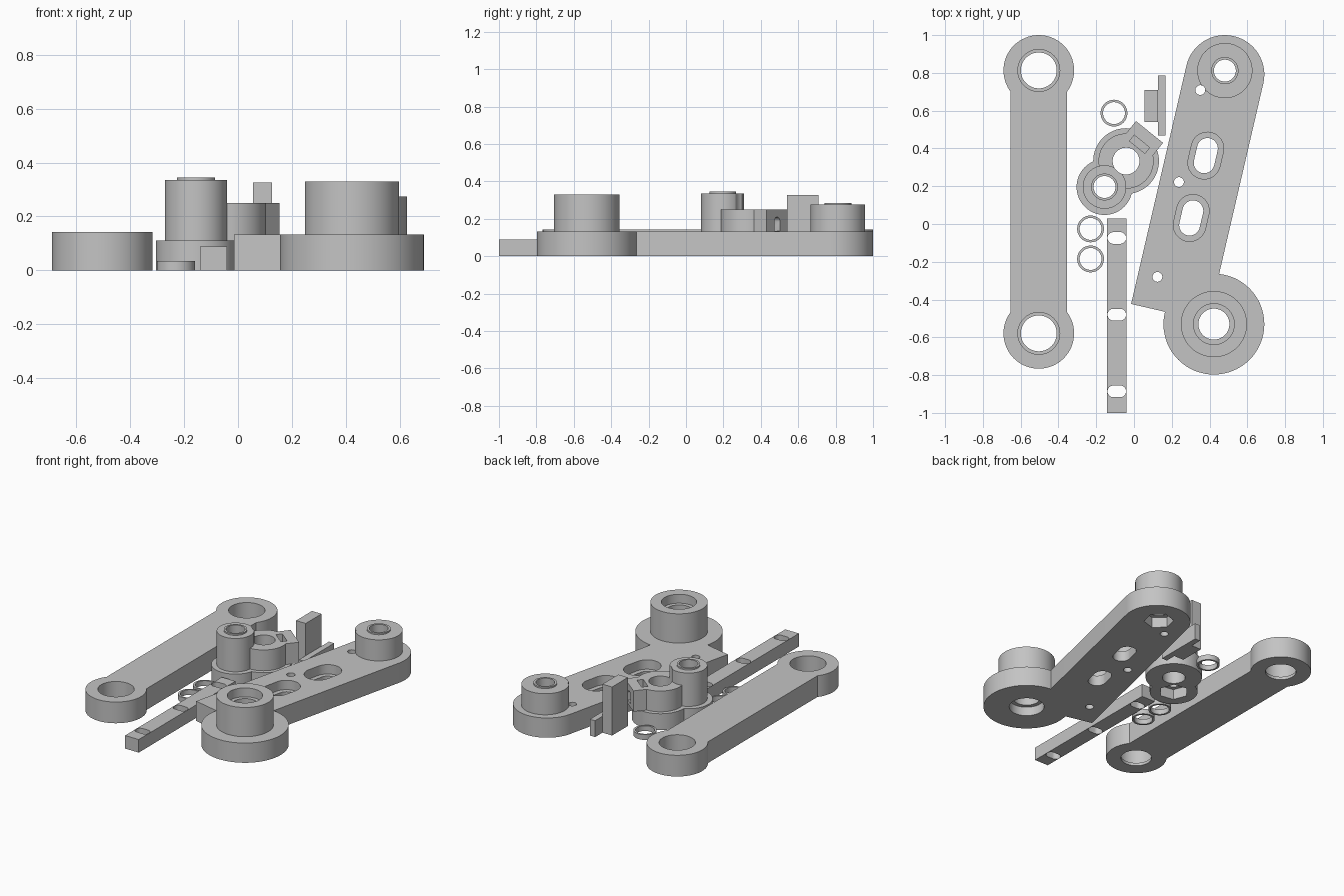
import bpy, math
from math import pi, cos, sin, radians

if "Cube" in bpy.data.objects:
    bpy.data.objects.remove(bpy.data.objects["Cube"])

grey = bpy.data.materials.new("light grey plastic")
grey.diffuse_color = (0.55, 0.55, 0.55, 1)
grey.use_nodes = True
grey.node_tree.nodes["Principled BSDF"].inputs["Base Color"].default_value = grey.diffuse_color


# ---- helpers -------------------------------------------------------------
def prism(points, z0, z1, name="piece"):
    n = len(points)
    verts = [(x, y, z) for z in (z0, z1) for x, y in points]
    faces = [tuple(reversed(range(n))), tuple(range(n, 2 * n))]
    faces += [(i, (i + 1) % n, n + (i + 1) % n, n + i) for i in range(n)]
    mesh = bpy.data.meshes.new(name)
    mesh.from_pydata(verts, [], faces)
    obj = bpy.data.objects.new(name, mesh)
    bpy.context.collection.objects.link(obj)
    return obj


def disc(x, y, r, z0, z1, n=64, turn=0.0):
    return prism([(x + r * cos(turn + 2 * pi * i / n), y + r * sin(turn + 2 * pi * i / n))
                  for i in range(n)], z0, z1)


def box(x0, x1, y0, y1, z0, z1):
    return prism([(x0, y0), (x1, y0), (x1, y1), (x0, y1)], z0, z1)


def slot(x, y, r, half, angle, z0, z1, n=20):
    pts = []
    for end in (0, 1):
        a0 = angle - pi / 2 + end * pi
        s = half if end == 0 else -half
        pts += [(x + s * cos(angle) + r * cos(a0 + pi * i / n),
                 y + s * sin(angle) + r * sin(a0 + pi * i / n)) for i in range(n + 1)]
    return prism(pts, z0, z1)


def polar_box(cx, cy, angle, r0, r1, half, z0, z1):
    c, s = cos(angle), sin(angle)
    return prism([(cx + u * c - v * s, cy + u * s + v * c)
                  for u, v in ((r0, -half), (r1, -half), (r1, half), (r0, half))], z0, z1)


def build(name, solids, cuts=()):
    """Join the solids, subtract the cuts and finish the part."""
    base = solids[0]
    base.name = base.data.name = name
    tools = [(o, 'UNION') for o in solids[1:]] + [(o, 'DIFFERENCE') for o in cuts]
    for obj, op in tools:
        mod = base.modifiers.new(op.lower(), 'BOOLEAN')
        mod.operation, mod.object, mod.solver = op, obj, 'EXACT'
    deps = bpy.context.evaluated_depsgraph_get()
    deps.update()
    mesh = bpy.data.meshes.new_from_object(base.evaluated_get(deps))
    base.modifiers.clear()
    base.data = mesh
    mesh.name = name
    for obj, _ in tools:
        bpy.data.objects.remove(obj, do_unlink=True)
    mesh.materials.clear()
    mesh.materials.append(grey)
    bpy.ops.object.select_all(action='DESELECT')
    base.select_set(True)
    bpy.context.view_layer.objects.active = base
    bpy.ops.object.shade_smooth_by_angle(angle=radians(30))
    return base


LOW, HIGH = -0.05, 0.5

# ---- straight link arm with a bearing seat at each end --------------------
LX, ends = -0.504, (0.813, -0.579)
build("link_arm",
      [box(LX - 0.149, LX + 0.149, ends[1], ends[0], 0, 0.143)]
      + [disc(LX, y, 0.187, 0, 0.143) for y in ends],
      [disc(LX, y, 0.095, LOW, HIGH) for y in ends]
      + [disc(LX, y, 0.111, 0.02, HIGH) for y in ends])

# ---- main lever plate -----------------------------------------------------
T = 0.133
ARM = math.atan2(0.974, 0.226)           # direction of the lever
ex, ey, er = 0.481, 0.791, 0.209         # rounded end
arc = [(ex + er * cos(ARM - pi / 2 + pi * i / 32), ey + er * sin(ARM - pi / 2 + pi * i / 32))
       for i in range(33)]
back = 1.295                             # length of the straight part
tail = [(px - back * cos(ARM), py - back * sin(ARM)) for px, py in (arc[-1], arc[0])]
bx, by = 0.423, -0.53                    # large pivot
sx, sy = 0.481, 0.812                    # small pivot
slots = ((0.38, 0.362), (0.303, 0.032))
pins = ((0.351, 0.709), (0.238, 0.222), (0.124, -0.28))
build("lever_plate",
      [prism(arc + tail, 0, T),
       disc(bx, by, 0.267, 0, T), disc(bx, by, 0.175, 0.02, 0.33),
       disc(sx, sy, 0.146, 0.02, 0.275), disc(sx, sy, 0.072, 0.03, 0.285)],
      [disc(bx, by, 0.082, LOW, HIGH), disc(bx, by, 0.108, 0.27, HIGH),
       disc(bx, by, 0.108, LOW, 0.06),
       disc(sx, sy, 0.058, LOW, HIGH), disc(sx, sy, 0.092, LOW, 0.07, 6, ARM)]
      + [slot(x, y, 0.055, 0.039, ARM, LOW, HIGH) for x, y in slots]
      + [slot(x, y, 0.086, 0.039, ARM, 0.07, HIGH) for x, y in slots]
      + [disc(x, y, 0.026, LOW, HIGH, 32) for x, y in pins])

# ---- crank hub with clamp block, nut pocket and offset crank pin ----------
hx, hy = -0.042, 0.333
px, py = -0.156, 0.196
OUT = radians(51.2)
# set screw passage: a round rod laid along the clamp direction
screw = disc(0, 0, 0.024, 0, 0.25, 24)
screw.rotation_euler = (0, pi / 2, OUT)
screw.location = (hx, hy, 0.185)
build("crank_hub",
      [disc(hx, hy, 0.174, 0, 0.11), disc(hx, hy, 0.146, 0.03, 0.25),
       polar_box(hx, hy, OUT, 0.02, 0.198, 0.092, 0.11, 0.25),
       disc(px, py, 0.148, 0, 0.11), disc(px, py, 0.115, 0.02, 0.335),
       disc(px, py, 0.071, 0.03, 0.345)],
      [disc(hx, hy, 0.071, LOW, HIGH),
       disc(px, py, 0.058, LOW, HIGH), disc(px, py, 0.092, LOW, 0.07, 6, OUT),
       polar_box(hx, hy, OUT, 0.094, 0.134, 0.052, 0.135, HIGH),
       screw, polar_box(hx, hy, OUT, 0.03, 0.25, 0.024, 0.135, 0.185)])

# ---- slotted rail ---------------------------------------------------------
rx = -0.091
build("slotted_rail", [box(rx - 0.051, rx + 0.051, -1, 0.03, 0, 0.088)],
      [slot(rx, y, 0.031, 0.018, 0, LOW, HIGH) for y in (-0.074, -0.48, -0.886)])

# ---- T-shaped stop block --------------------------------------------------
build("stop_block", [box(0.055, 0.127, 0.54, 0.709, 0, 0.327),
                     box(0.127, 0.166, 0.468, 0.787, 0, 0.11)])

# ---- loose spacer rings ---------------------------------------------------
for i, (x, y) in enumerate(((-0.106, 0.587), (-0.23, -0.026), (-0.23, -0.185))):
    build(f"spacer_ring_{i + 1}", [disc(x, y, 0.071, 0, 0.035, 48)],
          [disc(x, y, 0.058, LOW, HIGH, 48)])
